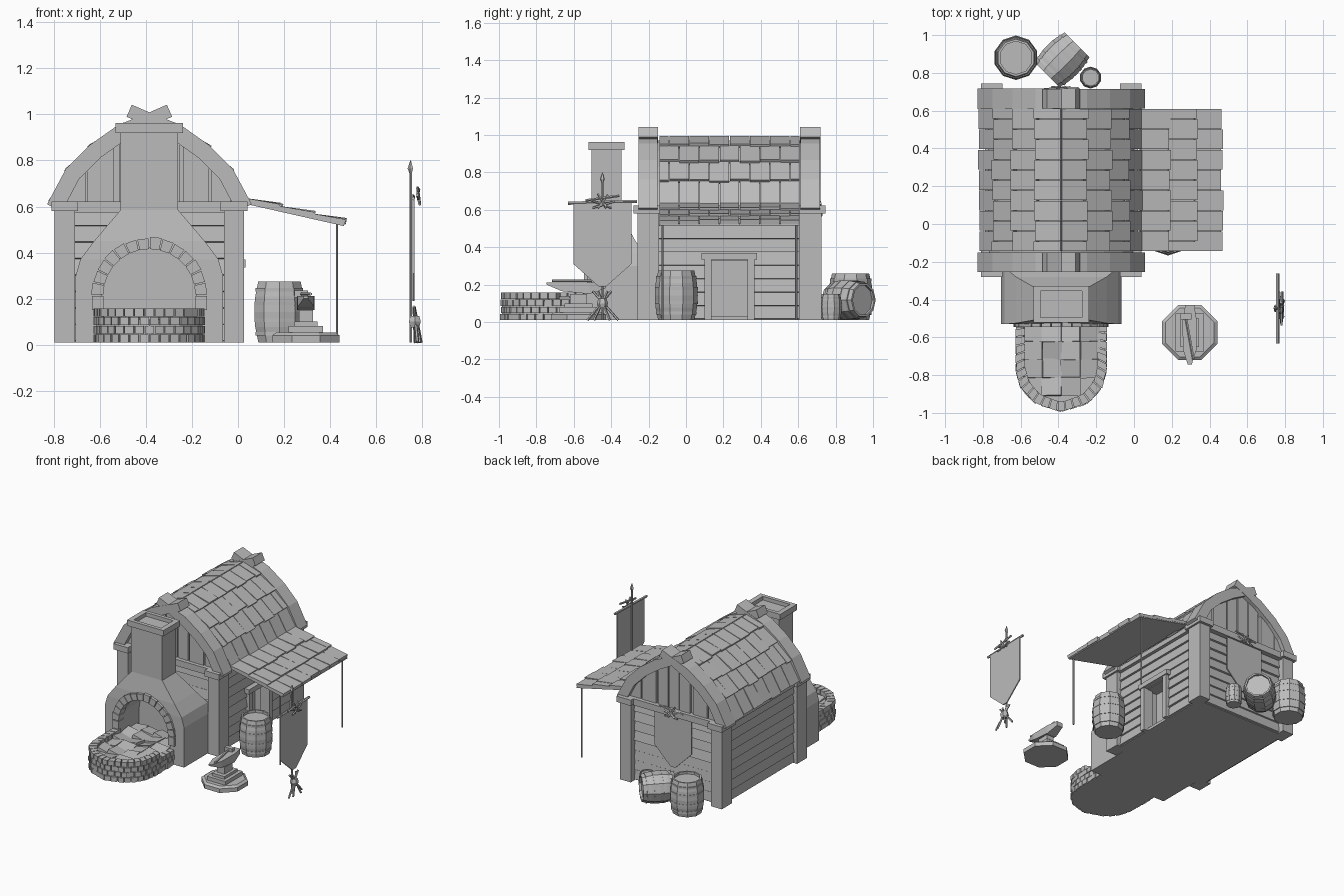
import bpy, bmesh, math, random
from mathutils import Matrix, Vector

random.seed(4)
if "Cube" in bpy.data.objects:
    bpy.data.objects.remove(bpy.data.objects["Cube"])

grey = bpy.data.materials.new("plain grey")
grey.use_nodes = True
grey.diffuse_color = (0.5, 0.5, 0.5, 1)
grey.node_tree.nodes["Principled BSDF"].inputs["Base Color"].default_value = (0.5, 0.5, 0.5, 1)

CX = -0.385                      # house centre line
FRONT, BACK = -0.2, 0.67         # gable walls
ROOF = [(.415, .615), (.345, .75), (.245, .85), (.125, .935), (0, .985)]


def loft(bm, loops, m=Matrix()):
    """Closed solid skinned through loops of equal length."""
    rings = [[bm.verts.new(m @ Vector(p)) for p in loop] for loop in loops]
    n = len(rings[0])
    bm.faces.new(rings[0])
    bm.faces.new(rings[-1])
    for a, b in zip(rings, rings[1:]):
        for i in range(n):
            j = (i + 1) % n
            bm.faces.new((a[i], a[j], b[j], b[i]))


def box(bm, x0, x1, y0, y1, z0, z1, m=Matrix()):
    loft(bm, [[(x0, y0, z), (x1, y0, z), (x1, y1, z), (x0, y1, z)] for z in (z0, z1)], m)


def lathe(bm, profile, n, m=Matrix()):
    ang = [math.tau * (i + .5) / n for i in range(n)]
    loft(bm, [[(r * math.cos(a), r * math.sin(a), z) for a in ang] for r, z in profile], m)


def rod(bm, p, q, r, n=5):
    p, q = Vector(p), Vector(q)
    m = Matrix.Translation(p) @ (q - p).to_track_quat('Z', 'Y').to_matrix().to_4x4()
    lathe(bm, [(r, 0), (r, (q - p).length)], n, m)


def make(name, bm):
    bmesh.ops.recalc_face_normals(bm, faces=bm.faces)
    mesh = bpy.data.meshes.new(name)
    bm.to_mesh(mesh)
    bm.free()
    mesh.materials.append(grey)
    ob = bpy.data.objects.new(name, mesh)
    bpy.context.collection.objects.link(ob)
    return ob


def cut(ob, cutter):
    mod = ob.modifiers.new("cut", 'BOOLEAN')
    mod.operation, mod.solver, mod.object = 'DIFFERENCE', 'EXACT', cutter
    deps = bpy.context.evaluated_depsgraph_get()
    mesh = bpy.data.meshes.new_from_object(ob.evaluated_get(deps))
    ob.modifiers.clear()
    ob.data = mesh
    bpy.data.objects.remove(cutter)


def normal(a, b):
    return Vector((b[1] - a[1], a[0] - b[0])).normalized()


def roof_z(x):
    """Roof height at a distance from the centre line."""
    x = abs(x)
    for (x0, z0), (x1, z1) in zip(ROOF, ROOF[1:]):
        if x >= x1:
            return z0 + (z1 - z0) * (x0 - x) / (x0 - x1)


# house core with a doorway
bm = bmesh.new()
half = [(.375, .01), (.375, .61)] + [(x - .02, z - .02) for x, z in ROOF[:-1]] + [(0, .97)]
section = half + [(-x, z) for x, z in reversed(half[:-1])]
loft(bm, [[(CX + x, y, z) for x, z in section] for y in (FRONT, BACK)])
core = make("house_core", bm)
bm = bmesh.new()
box(bm, -.1, .1, .12, .34, .03, .33)
cut(core, make("door_cutter", bm))

# horizontal siding boards on all four walls
bm = bmesh.new()


def board(a, b, side, face, z, out):
    h, t = .07, random.uniform(.012, .018)
    sec = [(0, z), (t, z + .003), (.006, z + h), (0, z + h)]
    if side == 'x':
        loft(bm, [[(face + out * d, y, zz) for d, zz in sec] for y in (a, b)])
    else:
        loft(bm, [[(x, face + out * d, zz) for d, zz in sec] for x in (a, b)])


for row in range(8):
    z = .015 + row * .0715
    spans = [(-.16, .1), (.36, .62)] if z < .33 else [(-.16, .62)]
    for a, b in spans:
        board(a, b, 'x', CX + .373, z, 1)
    board(-.16, .62, 'x', CX - .373, z, -1)
    board(CX - .34, CX + .34, 'y', FRONT, z, -1)
    board(CX - .34, CX + .34, 'y', BACK, z, 1)
make("wall_boards", bm)

# vertical gable planks
bm = bmesh.new()
for x0 in (-.36, -.27, -.13, -.04, .05, .145, .27):
    x1 = x0 + (.115 if abs(x0 - .145) < .01 or x0 == -.27 else .083)
    t = random.uniform(.012, .022)
    for f, o in ((FRONT, -1), (BACK, 1)):
        loft(bm, [[(CX + x0, y, .6), (CX + x1, y, .6), (CX + x1, y, roof_z(x1) - .02),
                   (CX + x0, y, roof_z(x0) - .02)] for y in (f, f + o * t)])
make("gable_planks", bm)

# corner posts with caps, tie beams
bm = bmesh.new()
for s in (-1, 1):
    for y0, y1 in ((-.26, -.145), (.605, .725)):
        x = CX + s * .368
        box(bm, x - .044, x + .044, y0, y1, 0.01, .58)
        box(bm, x - .058, x + .058, y0 - .02, y1 + .02, .58, .622)
    box(bm, CX + s * .385 - .02, CX + s * .385 + .02, -.15, .61, .58, .615)
for y in (-.225, .695):
    box(bm, CX - .33, CX + .33, y - .02, y + .02, .575, .622)
make("timber_frame", bm)

# curved gable rafters crossing above the ridge
bm = bmesh.new()
path = [(.425, .6)] + ROOF[1:] + [(-.085, 1.022)]
for s in (-1, 1):
    for y0, y1 in ((-.255, -.15), (.61, .718)):
        loops = []
        for i, p in enumerate(path):
            n = normal(path[max(i - 1, 0)], path[min(i + 1, len(path) - 1)])
            o, u = Vector(p) + n * .022, Vector(p) - n * (.035 if i > 3 else .05)
            y_in = .002 * (s > 0)
            loops.append([(CX + s * o.x, y0 + y_in, o.y), (CX + s * o.x, y1 - y_in, o.y),
                          (CX + s * u.x, y1 - y_in, u.y), (CX + s * u.x, y0 + y_in, u.y)])
        loft(bm, loops)
make("gable_rafters", bm)


# roof shingles
def shingles(name, pts, cx, s):
    bm = bmesh.new()
    y0, y1, w = -.145, .61, .755 / 7
    for row, (a, b) in enumerate(zip(pts, pts[1:])):
        n = normal(a, b)
        a, b = Vector(a), Vector(b)
        edges = [y0] + [y0 + w * (k + .5 * (row % 2)) for k in range(1 - row % 2, 7)] + [y1]
        for c, d in zip(edges, edges[1:]):
            low = a - (b - a).normalized() * random.uniform(0, .014)
            lift = random.uniform(.018, .026)
            sec = [low - n * .004, low + n * lift, b + n * .01, b - n * .012]
            loft(bm, [[(cx + s * p.x, y, p.y) for p in sec] for y in (c + .002, d - .002)])
    make(name, bm)


shingles("roof_shingles_left", ROOF, CX, 1)
shingles("roof_shingles_right", ROOF, CX, -1)

# side awning on two poles
shingles("awning_shingles", [(.455, .528), (.32, .56), (.18, .592), (.03, .627)], 0, 1)
bm = bmesh.new()
loft(bm, [[(.03, y, .622), (.46, y, .523), (.46, y, .515), (.03, y, .612)] for y in (-.14, .606)])
make("awning_sheet", bm)
bm = bmesh.new()
for y in (-.125, .59):
    rod(bm, (.43, y, .01), (.43, y, .53), .006, 6)
make("awning_poles", bm)

# door frame
bm = bmesh.new()
for y in (.1, .33):
    box(bm, -.05, .025, y, y + .035, .01, .335)
box(bm, -.05, .032, .083, .38, .335, .37)
make("door_frame", bm)

# furnace with arched opening
bm = bmesh.new()
rings = [(.01, .32, -.53, -.19), (.3, .32, -.53, -.19), (.37, .3, -.53, -.23), (.45, .24, -.525, -.28),
         (.585, .125, -.505, -.345), (.93, .125, -.505, -.345)]
loft(bm, [[(CX - h, a, z), (CX + h, a, z), (CX + h, b, z), (CX - h, b, z)] for z, h, a, b in rings])
furnace = make("furnace", bm)
bm = bmesh.new()
arc = [math.pi * i / 12 for i in range(13)]
sec = [(.205, .05)] + [(.205 * math.cos(a), .215 + .205 * math.sin(a)) for a in arc] + [(-.205, .05)]
loft(bm, [[(CX + x, y, z) for x, z in sec] for y in (-.7, -.3)])
cut(furnace, make("opening_cutter", bm))

# chimney cap, open on top
bm = bmesh.new()
box(bm, CX - .147, CX + .147, -.522, -.328, .92, .962)
cap = make("chimney_cap", bm)
bm = bmesh.new()
box(bm, CX - .11, CX + .11, -.495, -.355, .935, 1.1)
cut(cap, make("cap_cutter", bm))

# arch stones
bm = bmesh.new()
for i in range(14):
    a, b = (math.pi * (i + k) / 14 for k in (.05, .95))
    out = random.uniform(.246, .254)
    ring = [(r * math.cos(t), .215 + r * math.sin(t)) for r, t in ((.2, a), (out, a), (out, b), (.2, b))]
    loft(bm, [[(CX + x, y, z) for x, z in ring] for y in (-.545, -.48)])
for s in (-1, 1):
    box(bm, CX + s * .225 - .025, CX + s * .225 + .025, -.545, -.48, .15, .212)
make("arch_stones", bm)

# round-fronted brick hearth
side = [(.24, -.53), (.24, -.78), (.215, -.87), (.14, -.95), (0, -.995)]
plan = [Vector(p) for p in side + [(-x, y) for x, y in reversed(side[:-1])]]
dist = [0]
for a, b in zip(plan, plan[1:]):
    dist.append(dist[-1] + (b - a).length)


def along(t):
    t = min(max(t, 0), dist[-1])
    for i in range(len(plan) - 1):
        if t <= dist[i + 1]:
            return plan[i].lerp(plan[i + 1], (t - dist[i]) / (dist[i + 1] - dist[i]))
    return plan[-1]


bm = bmesh.new()
COUNT = 26
step = dist[-1] / COUNT
for row in range(4):
    z0 = .01 + row * .0375
    for k in range(COUNT + row % 2):
        t0 = (k - .5 * (row % 2)) * step
        a, b = along(t0 + .003), along(t0 + step - .003)
        if (b - a).length < .01 or (row == 3 and a.x > 0 and a.y > -.67):
            continue
        n = normal(a, b) * random.uniform(-.003, .003)
        c, d = (Vector((p.x * .8, -.53 + (p.y + .53) * .89)) for p in (a, b))
        loft(bm, [[(CX + p.x, p.y, z) for p in (a + n, b + n, d, c)] for z in (z0, z0 + .034)])
make("hearth_bricks", bm)
bm = bmesh.new()
loft(bm, [[(CX + p.x * .96, -.4 + (p.y + .4) * .98, z) for p in plan] for z in (.01, .11)])
make("hearth_bed", bm)

# coal slabs on the bed
bm = bmesh.new()
for i in range(4):
    for j in range(6):
        x, y = CX - .15 + i * .1, -.86 + j * .095
        m = Matrix.Translation((x, y, .105)) @ Matrix.Rotation(random.uniform(-.2, .2), 4, 'X')
        m = m @ Matrix.Rotation(random.uniform(-.25, .25), 4, 'Y')
        if abs(x - CX) < .12 or y > -.85:
            box(bm, -.052, .052, -.05, .05, -.02, .02, m)
make("coals", bm)


# barrels
def barrel(name, r, h, m):
    bm = bmesh.new()
    lathe(bm, [(r * .84, 0), (r * .96, h * .25), (r, h * .5), (r * .96, h * .75), (r * .84, h),
               (r * .74, h), (r * .74, h * .93)], 10, m)
    for z in (.14, .36, .64, .86):
        q = r * (1.01 - .52 * (z - .5) ** 2)
        lathe(bm, [(q, h * (z - .03)), (q, h * (z + .03))], 10, m)
    make(name, bm)


barrel("side_barrel", .115, .265, Matrix.Translation((.18, -.052, .01)))
barrel("back_barrel", .118, .25, Matrix.Translation((-.625, .88, .01)))
barrel("small_barrel", .058, .14, Matrix.Translation((-.23, .775, .01)))
barrel("tipped_barrel", .11, .225, Matrix.Translation((-.46, .79, .118))
       @ Matrix.Rotation(math.radians(45), 4, 'Z') @ Matrix.Rotation(math.radians(90), 4, 'Y'))

# anvil on a stone base, hammer on top
m = Matrix.Translation((.295, -.575, 0))
bm = bmesh.new()
lathe(bm, [(.158, .01), (.158, .04), (.14, .052)], 8, m)
make("anvil_base", bm)
bm = bmesh.new()
for z0, z1, hx, hy in ((.05, .08, .075, .1), (.08, .1, .05, .075), (.1, .15, .03, .045)):
    box(bm, -hx, hx, -hy, hy, z0, z1, m)
loft(bm, [[(-w, y, lo), (w, y, lo), (w, y, .212), (-w, y, .212)]
          for y, w, lo in ((-.17, .01, .2), (-.09, .036, .165), (.06, .038, .15), (.145, .024, .18))], m)
rod(bm, m @ Vector((-.02, .08, .22)), m @ Vector((.02, -.14, .22)), .007)
box(bm, -.05, .01, .07, .1, .205, .235, m)
make("anvil", bm)


# banners: local x across, local y outward
def banner(name, m, top, half, low, tip):
    bm = bmesh.new()
    flag = [(-half, top), (half, top), (half, low), (.02, tip), (-.02, tip), (-half, low)]
    loft(bm, [[(x, y, z) for x, z in flag] for y in (.004, .012)], m)
    rods = [((-half - .03, .005, top - .005), (half + .03, .005, top + .005), .009)]
    for dx in (-.06, -.025, .03, .065):
        rods.append(((dx, .025, top + .07 - abs(dx)), (-dx * .8, .035, top - .03), .006))
    rods.append(((-.09, .025, top + .01), (.09, .03, top + .035), .007))
    for p, q, r in rods:
        rod(bm, m @ Vector(p), m @ Vector(q), r)
    make(name, bm)


stand = Matrix(((0, 1, 0, .755), (1, 0, 0, -.447), (0, 0, 1, 0), (0, 0, 0, 1)))
banner("standing_banner", stand, .64, .155, .31, .19)
banner("back_banner", Matrix.Translation((CX, .69, 0)), .6, .15, .33, .2)
bm = bmesh.new()
rod(bm, (.75, -.447, .01), (.75, -.447, .76), .006, 6)
lathe(bm, [(.004, .74), (.013, .765), (.002, .8)], 5, Matrix.Translation((.75, -.447, 0)))
for u, w in ((-.08, .03), (.085, .02), (-.045, .04), (.04, .045)):
    rod(bm, (.75 + w, -.447 + u, .01), (.765, -.447 - u * .6, .165), .007)
lathe(bm, [(.022, .075), (.03, .1), (.022, .125)], 6, Matrix.Translation((.768, -.447, 0)))
make("banner_pole", bm)
